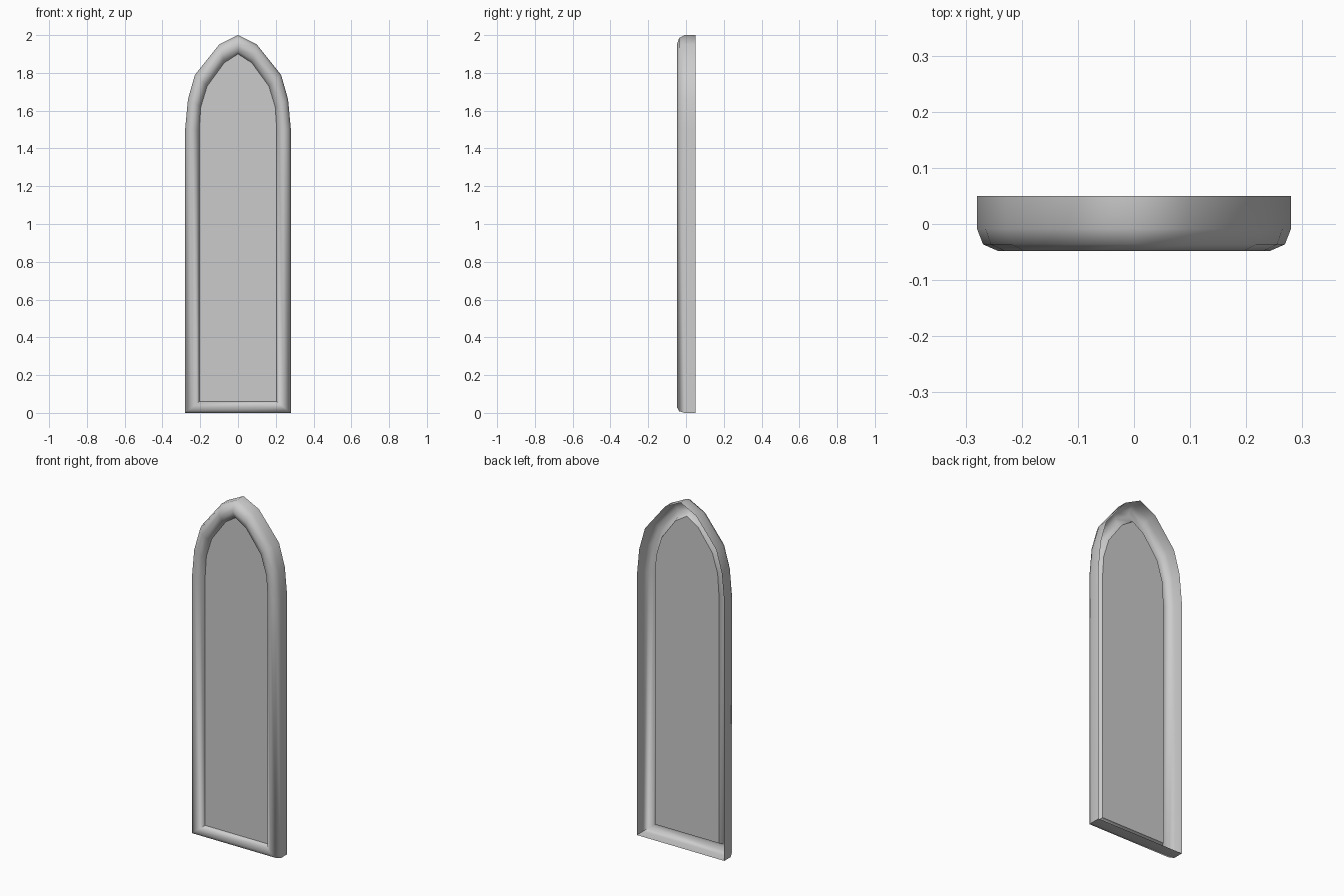
import bpy
import bmesh
from math import cos, sin, pi, radians

cube = bpy.data.objects.get("Cube")
if cube:
    bpy.data.objects.remove(cube, do_unlink=True)

grey = bpy.data.materials.new("stone grey")
grey.use_nodes = True
colour = (0.6, 0.6, 0.6, 1)
grey.diffuse_color = colour
grey.node_tree.nodes["Principled BSDF"].inputs["Base Color"].default_value = colour


def arch(half):
    """Mirror a right-hand (x, z) outline that ends at the apex."""
    return half + [(-x, z) for x, z in reversed(half[:-1])]


def make_object(name, bm):
    mesh = bpy.data.meshes.new(name)
    bm.to_mesh(mesh)
    bm.free()
    mesh.materials.append(grey)
    obj = bpy.data.objects.new(name, mesh)
    bpy.context.collection.objects.link(obj)
    return obj


# Pointed arch outlines, outer edge and pane edge
outer = arch([(0.28, 0), (0.28, 1.5), (0.265, 1.66), (0.228, 1.79), (0.1, 1.95), (0, 2)])
inner = arch([(0.205, 0.06), (0.205, 1.5), (0.197, 1.62), (0.163, 1.73), (0.073, 1.853), (0, 1.9)])
BACK, SPRING, BULGE = 0.05, -0.008, 0.04

# Moulding section: a straight outer wall, then a half-round front,
# as (share of the way from outer to inner outline, depth)
section = [(0, BACK)]
for k in range(5):
    a = pi * k / 4
    section.append(((1 - cos(a)) / 2, SPRING - BULGE * sin(a)))

# Hollow moulded frame, open at the back
bm = bmesh.new()
rings = []
for t, y in section:
    rings.append([bm.verts.new((xo + (xi - xo) * t, y, zo + (zi - zo) * t))
                  for (xo, zo), (xi, zi) in zip(outer, inner)])
count = len(outer)
for a, b in zip(rings, rings[1:]):
    for i in range(count):
        n = (i + 1) % count
        bm.faces.new((a[i], a[n], b[n], b[i]))
frame = make_object("window_frame", bm)
bpy.context.view_layer.objects.active = frame
frame.select_set(True)
bpy.ops.object.shade_smooth_by_angle(angle=radians(60))

# Flat pane filling the frame
bm = bmesh.new()
bm.faces.new([bm.verts.new((x, SPRING, z)) for x, z in inner])
make_object("window_pane", bm)
